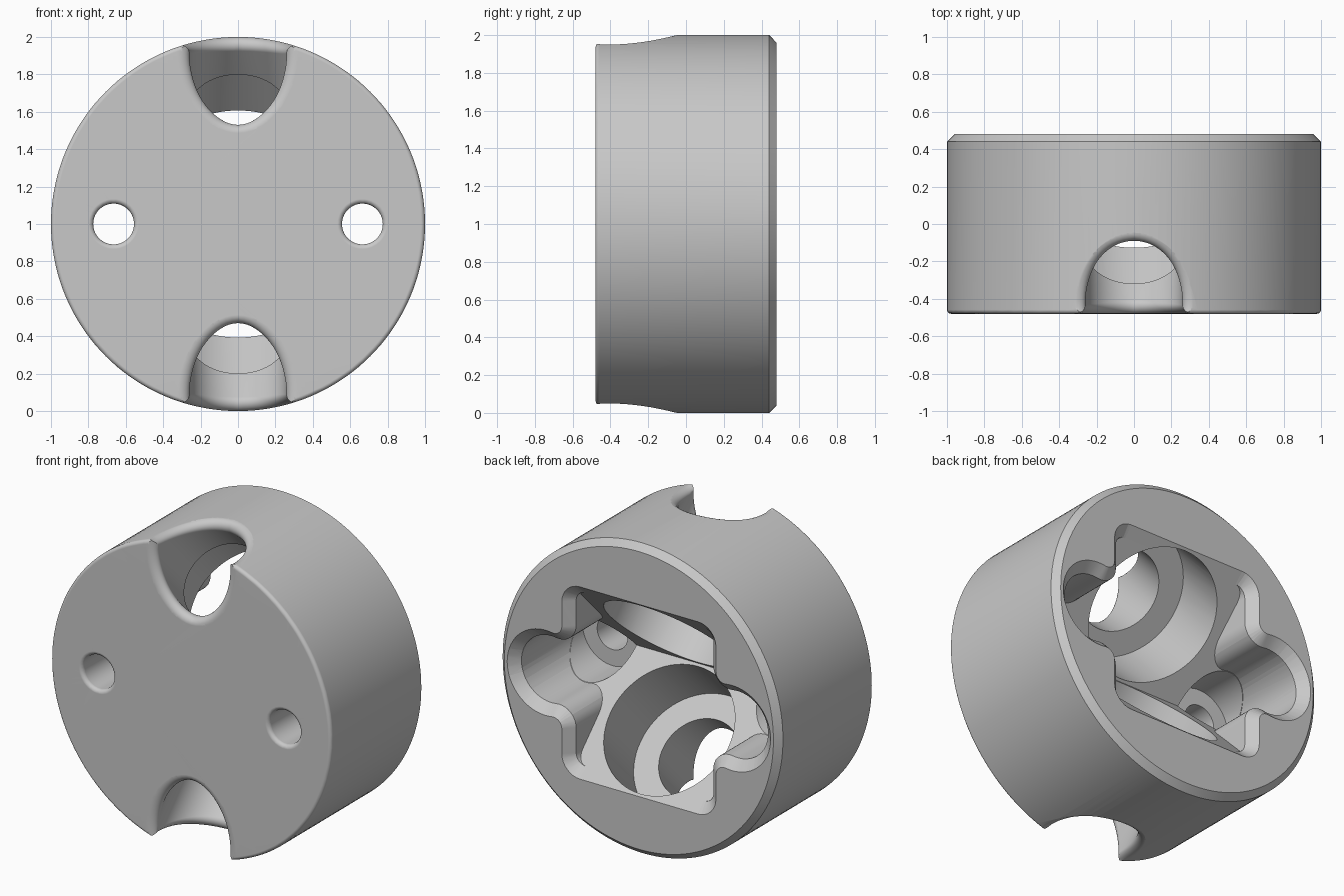
import bpy, bmesh, math
from mathutils import Vector

if "Cube" in bpy.data.objects:
    bpy.data.objects.remove(bpy.data.objects["Cube"])

# Everything is laid out around the hub axis and lifted onto the floor at the end
FRONT, BACK = -0.48, 0.48
DRILL_R, BORE_R, STEP_DEPTH = 0.26, 0.42, 0.87


def loft(name, rings):
    """Closed solid through rings of equal point count."""
    bm = bmesh.new()
    loops = [[bm.verts.new(p) for p in ring] for ring in rings]
    n = len(loops[0])
    for a, b in zip(loops, loops[1:]):
        for i in range(n):
            j = (i + 1) % n
            bm.faces.new((a[i], a[j], b[j], b[i]))
    bm.faces.new(loops[0])
    bm.faces.new(loops[-1])
    bmesh.ops.recalc_face_normals(bm, faces=bm.faces)
    mesh = bpy.data.meshes.new(name)
    bm.to_mesh(mesh)
    bm.free()
    obj = bpy.data.objects.new(name, mesh)
    bpy.context.collection.objects.link(obj)
    return obj


def turned(name, profile, x=0.0, sides=64):
    """Solid turned around an axis parallel to y; profile holds (radius, y)."""
    angles = [math.tau * i / sides for i in range(sides)]
    return loft(name, [[(x + r * math.cos(a), y, r * math.sin(a)) for a in angles]
                       for r, y in profile])


def bake_modifiers(obj):
    deps = bpy.context.evaluated_depsgraph_get()
    mesh = bpy.data.meshes.new_from_object(obj.evaluated_get(deps))
    obj.modifiers.clear()
    obj.data = mesh


def apply_boolean(target, cutter, operation="DIFFERENCE"):
    mod = target.modifiers.new("cut", "BOOLEAN")
    mod.operation, mod.solver, mod.object = operation, "EXACT", cutter
    bake_modifiers(target)
    bpy.data.objects.remove(cutter)


def mirror_upper_half(obj):
    """Keep the half above the axis and reflect it downwards."""
    bm = bmesh.new()
    bm.from_mesh(obj.data)
    bmesh.ops.triangulate(bm, faces=bm.faces)
    bmesh.ops.bisect_plane(bm, geom=bm.verts[:] + bm.edges[:] + bm.faces[:],
                           dist=1e-5, plane_co=(0, 0, 0), plane_no=(0, 0, 1),
                           clear_inner=True)
    bm.to_mesh(obj.data)
    bm.free()
    mod = obj.modifiers.new("reflect", "MIRROR")
    mod.use_axis = (False, False, True)
    mod.merge_threshold = 1e-4
    bake_modifiers(obj)


def arc(cx, cz, r, start, end, steps):
    span = [math.radians(start + (end - start) * i / steps) for i in range(steps + 1)]
    return [(cx + r * math.cos(a), cz + r * math.sin(a)) for a in span]


def pocket_outline(grow, y):
    """Rounded square with a round lobe on each side, offset by grow."""
    wall, lobe_x, lobe_r, blend = 0.49, 0.665, 0.215, 0.12
    bx = wall + blend
    bz = math.sqrt((lobe_r + blend) ** 2 - (bx - lobe_x) ** 2)
    turn = math.degrees(math.atan2(bz, bx - lobe_x))
    quarter = arc(lobe_x, 0, lobe_r + grow, 0, turn, 16)
    quarter += arc(bx, bz, blend - grow, turn - 180, -180, 10)[1:]
    quarter += arc(0.42, 0.49, 0.07 + grow, 0, 90, 8)
    half = quarter + [(-x, z) for x, z in reversed(quarter)]
    full = half + [(x, -z) for x, z in reversed(half[1:-1])]
    return [(x, y, z) for x, z in full]


def angled_ring(side, distance, radius, sides=72):
    """Circle square to a slanted axis that rises (or falls) towards the front."""
    out, across = Vector((0, -1, side)).normalized(), Vector((0, 1, side)).normalized()
    base = Vector((0, BACK, 0)) + out * distance
    return [base + radius * (Vector((1, 0, 0)) * math.cos(a) + across * math.sin(a))
            for a in (math.tau * i / sides for i in range(sides))]


def drill_cutter(steps=8):
    """Slanted drill whose mouth rolls smoothly over the outer surface."""
    out = Vector((0, -1, 1)).normalized()
    axis_start = Vector((0, BACK, 0)) + out * 0.8
    start = angled_ring(1, 0.8, DRILL_R)
    rings = [start] + [[] for _ in range(steps + 2)]
    for p in start:
        radial = (p - axis_start).normalized()
        ease = 0.044 + 0.016 * radial.x ** 2
        # where this wall line leaves the front face or the round side
        to_front = (FRONT - p.y) / out.y
        b, c = p.z * out.z, p.x ** 2 + p.z ** 2 - 1
        k = out.z ** 2
        to_side = (-b + math.sqrt(b * b - k * c)) / k
        edge = p + out * min(to_front, to_side)
        if to_front < to_side:
            normal = Vector((0, -1, 0))
        else:
            normal = Vector((edge.x, 0, edge.z)).normalized()
        away = (radial - normal * radial.dot(normal)).normalized()
        half = (-out).angle(away) / 2
        setback = ease / math.tan(half)
        mid = edge + (away - out).normalized() * (ease / math.sin(half))
        v1 = (edge - out * setback - mid).normalized()
        v2 = (edge + away * setback - mid).normalized()
        for i in range(steps + 1):
            rings[i + 1].append(mid + v1.slerp(v2, i / steps) * ease)
        rings[steps + 2].append(edge + away * setback + normal * 0.2)
    rings.append(angled_ring(1, 2.0, 0.1))
    return loft("drill_cutter", rings)


# Round body: eased front rim, chamfered back rim
rim = 0.022
profile = [(1 - rim + x, FRONT + rim + y) for x, y in arc(0, 0, rim, -90, 0, 5)]
profile += [(1.0, BACK - 0.04), (0.96, BACK)]
body = turned("hub_body", profile, sides=144)

# Back pocket: lobed outline with a V-shaped floor
pocket = loft("pocket_cutter", [pocket_outline(0, -0.3), pocket_outline(0, 0.6)])
valley = loft("valley_cutter", [[(x, -0.14, 0), (x, 0.66, 0.8), (x, 0.66, -0.8)]
                                for x in (-1.2, 1.2)])
apply_boolean(pocket, valley, "INTERSECT")
apply_boolean(body, pocket)
apply_boolean(body, loft("pocket_chamfer", [pocket_outline(-0.003, 0.417),
                                            pocket_outline(0.1, 0.52)]))

# Screw wells and through holes, eased at the front
hole, lip = 0.109, 0.025
for x in (-0.665, 0.665):
    apply_boolean(body, turned("screw_well", [(0.213, -0.2), (0.213, 0.4)], x))
    mouth = [(hole + lip + u, FRONT + lip + v)
             for u, v in arc(0, 0, lip, -90, -180, 5)]
    apply_boolean(body, turned("screw_hole", [(hole + lip, FRONT - 0.1)] + mouth
                               + [(hole, 0.0)], x))

# Slanted stepped hole, cut above and reflected below
apply_boolean(body, loft("upper_bore", [angled_ring(1, 0.36, BORE_R),
                                        angled_ring(1, STEP_DEPTH, BORE_R)]))
apply_boolean(body, drill_cutter())
apply_boolean(body, loft("lower_bore", [angled_ring(-1, 0.36, BORE_R),
                                        angled_ring(-1, STEP_DEPTH, BORE_R)]))
mirror_upper_half(body)
body.location = (0, 0, 1)

# Single grey finish
grey = bpy.data.materials.new("plain_grey")
grey.use_nodes = True
colour = (0.58, 0.58, 0.58, 1)
grey.diffuse_color = colour
grey.node_tree.nodes["Principled BSDF"].inputs["Base Color"].default_value = colour
body.data.materials.clear()
body.data.materials.append(grey)
for face in body.data.polygons:
    face.material_index = 0

# Smooth curved faces, keep the machined edges crisp
bpy.ops.object.select_all(action="DESELECT")
body.select_set(True)
bpy.context.view_layer.objects.active = body
bpy.ops.object.shade_smooth_by_angle(angle=math.radians(28))
weighted = body.modifiers.new("even_shading", "WEIGHTED_NORMAL")
weighted.keep_sharp = True
